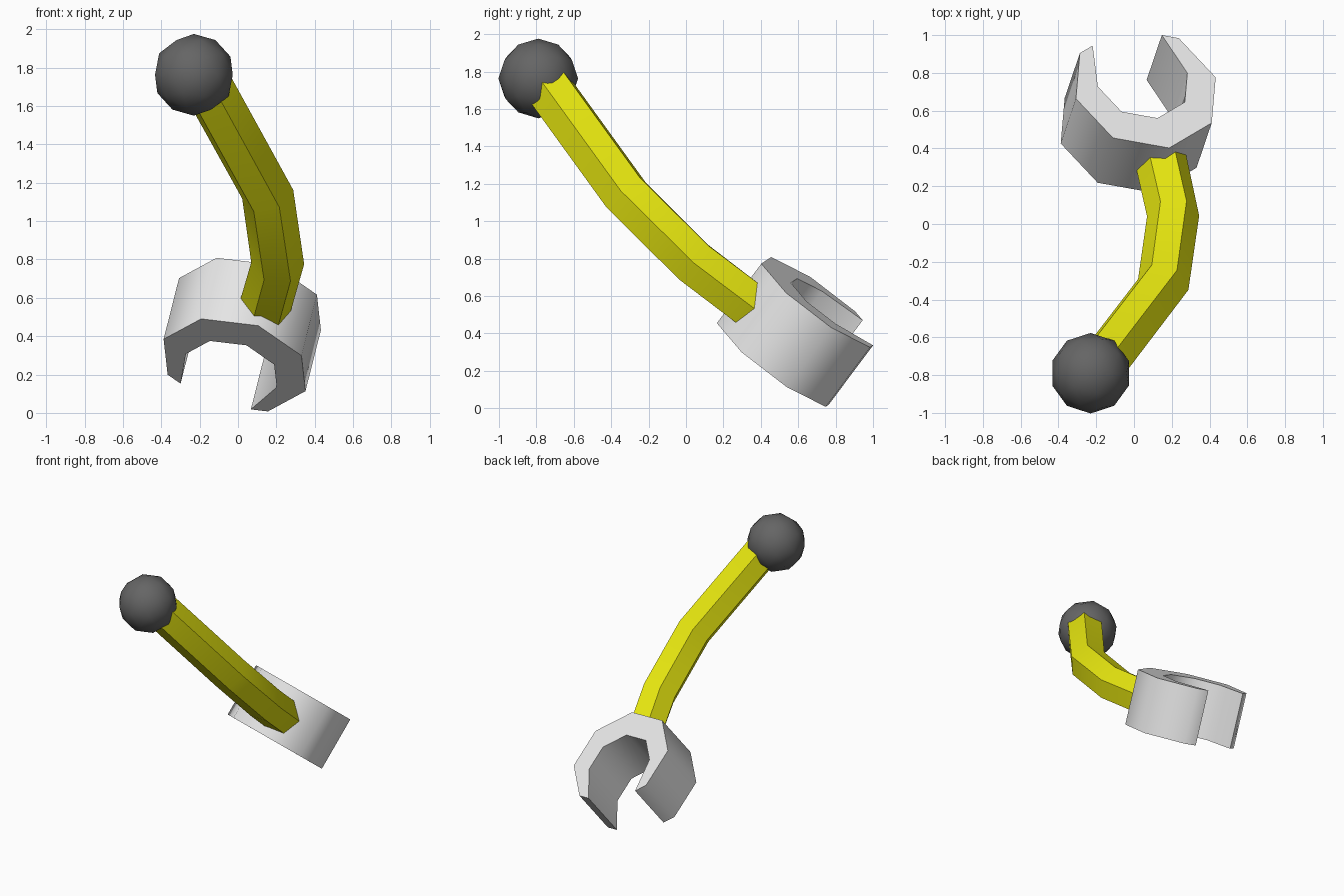
import bpy, bmesh, math
from mathutils import Vector

cube = bpy.data.objects.get("Cube")
if cube:
    bpy.data.objects.remove(cube, do_unlink=True)


def material(name, rgb):
    mat = bpy.data.materials.new(name)
    mat.use_nodes = True
    colour = (*rgb, 1)
    mat.diffuse_color = colour
    mat.node_tree.nodes["Principled BSDF"].inputs["Base Color"].default_value = colour
    return mat


def finish(bm, name, mat, angle):
    bmesh.ops.recalc_face_normals(bm, faces=bm.faces)
    mesh = bpy.data.meshes.new(name)
    bm.to_mesh(mesh)
    bm.free()
    obj = bpy.data.objects.new(name, mesh)
    bpy.context.collection.objects.link(obj)
    mesh.materials.append(mat)
    bpy.ops.object.select_all(action="DESELECT")
    bpy.context.view_layer.objects.active = obj
    obj.select_set(True)
    bpy.ops.object.shade_smooth_by_angle(angle=math.radians(angle))
    return obj


dark_grey = material("dark grey", (0.13, 0.13, 0.13))
yellow = material("yellow", (0.8, 0.8, 0.005))
light_grey = material("light grey", (0.8, 0.8, 0.8))

# Round knob at the top of the arm
bm = bmesh.new()
bmesh.ops.create_icosphere(bm, subdivisions=2, radius=0.213)
bmesh.ops.translate(bm, verts=bm.verts, vec=(-0.23, -0.79, 1.763))
finish(bm, "knob", dark_grey, 60)

# Bent six-sided arm, swept along its centre line
path = [Vector(p) for p in ((-0.186, -0.766, 1.756), (0.155, -0.32, 1.14),
                            (0.207, 0.042, 0.78), (0.135, 0.37, 0.53))]
steps = [(b - a).normalized() for a, b in zip(path, path[1:])]
tangents = [steps[0]] + [(a + b).normalized() for a, b in zip(steps, steps[1:])] + [steps[-1]]
bm = bmesh.new()
rings = []
for centre, t in zip(path, tangents):
    side = Vector((1, -0.2, 0.15))
    side = (side - t * side.dot(t)).normalized()
    up = t.cross(side)
    rings.append([bm.verts.new(centre + 0.138 * (side * math.cos(k * math.pi / 3)
                                                 + up * math.sin(k * math.pi / 3)))
                  for k in range(6)])
for low, high in zip(rings, rings[1:]):
    for k in range(6):
        n = (k + 1) % 6
        bm.faces.new((low[k], low[n], high[n], high[k]))
bm.faces.new(rings[0])
bm.faces.new(rings[-1])
finish(bm, "arm", yellow, 40)

# Open octagonal clamp: the octagon corner facing the mouth is cut away
axis = Vector((0.2, 0.59, 0.79)).normalized()
mouth = Vector((-0.31, 0.797, -0.516))
mouth = (mouth - axis * mouth.dot(axis)).normalized()
across = axis.cross(mouth)
top_centre = Vector((0.0625, 0.72, 0.567))


def octagon(k, radius, shift=0):
    a = k * math.pi / 4
    return Vector((radius * math.cos(a) + shift, radius * math.sin(a)))


outer = [octagon(k, 0.398) for k in range(8)]
tip_a = outer[1].lerp(outer[0], 0.3)
tip_b = outer[7].lerp(outer[0], 0.3)
inner = [octagon(k, 0.255, 0.055) for k in range(6, 1, -1)]
profile = [tip_a] + outer[1:] + [tip_b] + inner
bm = bmesh.new()
cap = bm.faces.new([bm.verts.new(top_centre + mouth * p.x + across * p.y) for p in profile])
extruded = bmesh.ops.extrude_face_region(bm, geom=[cap], use_keep_orig=True)
moved = [v for v in extruded["geom"] if isinstance(v, bmesh.types.BMVert)]
bmesh.ops.translate(bm, verts=moved, vec=axis * -0.405)
finish(bm, "clamp", light_grey, 60)
